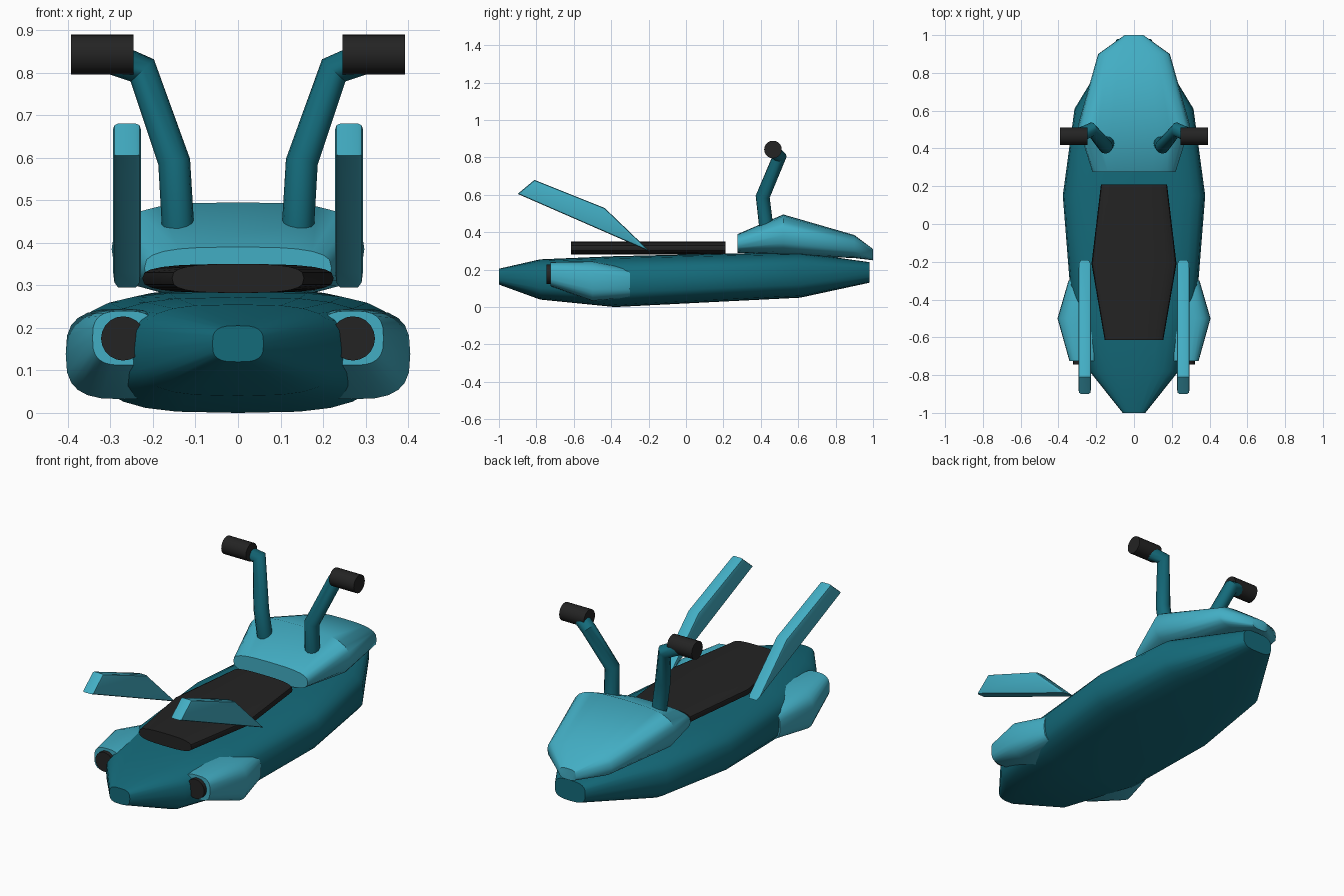
import bpy, bmesh, math
from mathutils import Vector

if "Cube" in bpy.data.objects:
    bpy.data.objects.remove(bpy.data.objects["Cube"])


def material(name, rgb):
    m = bpy.data.materials.new(name)
    m.diffuse_color = (*rgb, 1)
    m.use_nodes = True
    m.node_tree.nodes["Principled BSDF"].inputs["Base Color"].default_value = m.diffuse_color
    return m


DARK = material("dark teal", (0.007, 0.145, 0.195))
LIGHT = material("light teal", (0.055, 0.42, 0.55))
BLACK = material("black rubber", (0.017, 0.017, 0.017))


def finish(name, bm, mat, angle=40):
    bmesh.ops.recalc_face_normals(bm, faces=bm.faces)
    mesh = bpy.data.meshes.new(name)
    bm.to_mesh(mesh)
    bm.free()
    mesh.materials.append(mat)
    ob = bpy.data.objects.new(name, mesh)
    bpy.context.collection.objects.link(ob)
    bpy.ops.object.select_all(action='DESELECT')
    ob.select_set(True)
    bpy.context.view_layer.objects.active = ob
    bpy.ops.object.shade_smooth_by_angle(angle=math.radians(angle))
    return ob


def skin(bm, rings):
    """Join equal rings of points with quads and cap both ends."""
    rows = [[bm.verts.new(p) for p in r] for r in rings]
    n = len(rows[0])
    for a, b in zip(rows, rows[1:]):
        for i in range(n):
            j = (i + 1) % n
            bm.faces.new((a[i], a[j], b[j], b[i]))
    bm.faces.new(rows[0])
    bm.faces.new(rows[-1])


def loft(name, stations, mat, power=3.0, cx=0.0, sides=24):
    """Rounded-box sections along y: (y, half width, z bottom, z top)."""
    def pw(v):
        return math.copysign(abs(v) ** (2 / power), v)
    rings = []
    for y, w, z0, z1 in stations:
        ring = []
        for i in range(sides):
            t = 2 * math.pi * i / sides
            ring.append((cx + w * pw(math.cos(t)), y,
                         (z0 + z1) / 2 + (z1 - z0) / 2 * pw(math.sin(t))))
        rings.append(ring)
    bm = bmesh.new()
    skin(bm, rings)
    return finish(name, bm, mat)


def cylinder(name, axis, centre, radius, length, mat, sides=20):
    rings = []
    for s in (-0.5, 0.5):
        ring = []
        for i in range(sides):
            t = 2 * math.pi * i / sides
            u, v = radius * math.cos(t), radius * math.sin(t)
            off = (s * length, u, v) if axis == 'X' else (u, s * length, v)
            ring.append(Vector(centre) + Vector(off))
        rings.append(ring)
    bm = bmesh.new()
    skin(bm, rings)
    return finish(name, bm, mat)


def tube(name, points, radius, mat):
    curve = bpy.data.curves.new(name, 'CURVE')
    curve.dimensions = '3D'
    curve.bevel_depth = radius
    curve.bevel_resolution = 4
    curve.use_fill_caps = True
    sp = curve.splines.new('POLY')
    sp.points.add(len(points) - 1)
    for p, co in zip(sp.points, points):
        p.co = (*co, 1)
    ob = bpy.data.objects.new(name, curve)
    bpy.context.collection.objects.link(ob)
    bpy.ops.object.select_all(action='DESELECT')
    ob.select_set(True)
    bpy.context.view_layer.objects.active = ob
    bpy.ops.object.convert(target='MESH')
    ob = bpy.context.object
    ob.name = name
    ob.data.materials.clear()
    ob.data.materials.append(mat)
    bpy.ops.object.shade_smooth_by_angle(angle=math.radians(40))


def fin(name, side):
    # flat swept plate with softened edges
    outline = [(-0.19, 0.295), (-0.435, 0.53), (-0.81, 0.68),
               (-0.90, 0.605), (-0.27, 0.33)]
    bm = bmesh.new()
    skin(bm, [[(side * 0.261 + dx, y, z) for y, z in outline]
              for dx in (-0.033, 0.033)])
    bmesh.ops.recalc_face_normals(bm, faces=bm.faces)
    rim = [e for e in bm.edges if abs(e.verts[0].co.x - e.verts[1].co.x) < 1e-5]
    bmesh.ops.bevel(bm, geom=rim, offset=0.012, segments=2, affect='EDGES', profile=0.5)
    finish(name, bm, LIGHT)


# main body
loft("hull", [(-1.0, 0.06, 0.12, 0.205), (-0.78, 0.235, 0.04, 0.255),
              (-0.38, 0.335, 0.0, 0.272), (0.15, 0.377, 0.027, 0.284),
              (0.61, 0.315, 0.05, 0.292), (0.98, 0.09, 0.13, 0.24)], DARK, 3.2)
# front cowling
loft("cowling", [(0.275, 0.22, 0.29, 0.39), (0.52, 0.297, 0.275, 0.495),
                 (0.90, 0.19, 0.262, 0.385), (1.0, 0.05, 0.25, 0.31)], LIGHT, 3.0)
# seat pad
loft("seat", [(-0.615, 0.155, 0.282, 0.35), (-0.21, 0.225, 0.282, 0.35),
              (0.21, 0.175, 0.282, 0.35)], BLACK, 3.0)

for label, s in (("left", -1), ("right", 1)):
    # engine pod and its exhaust
    loft(label + "_engine", [(-0.725, 0.075, 0.112, 0.24), (-0.50, 0.138, 0.032, 0.245),
                             (-0.30, 0.08, 0.05, 0.205)], LIGHT, 3.0, s * 0.267)
    cylinder(label + "_exhaust", 'Y', (s * 0.27, -0.69, 0.175), 0.052, 0.11, BLACK)
    # steering bar and grip
    tube(label + "_handlebar", [(s * 0.14, 0.43, 0.42), (s * 0.15, 0.41, 0.59),
                                (s * 0.225, 0.50, 0.805), (s * 0.30, 0.465, 0.835)], 0.038, DARK)
    cylinder(label + "_grip", 'X', (s * 0.319, 0.465, 0.842), 0.047, 0.146, BLACK)
    # rear fin
    fin(label + "_fin", s)
